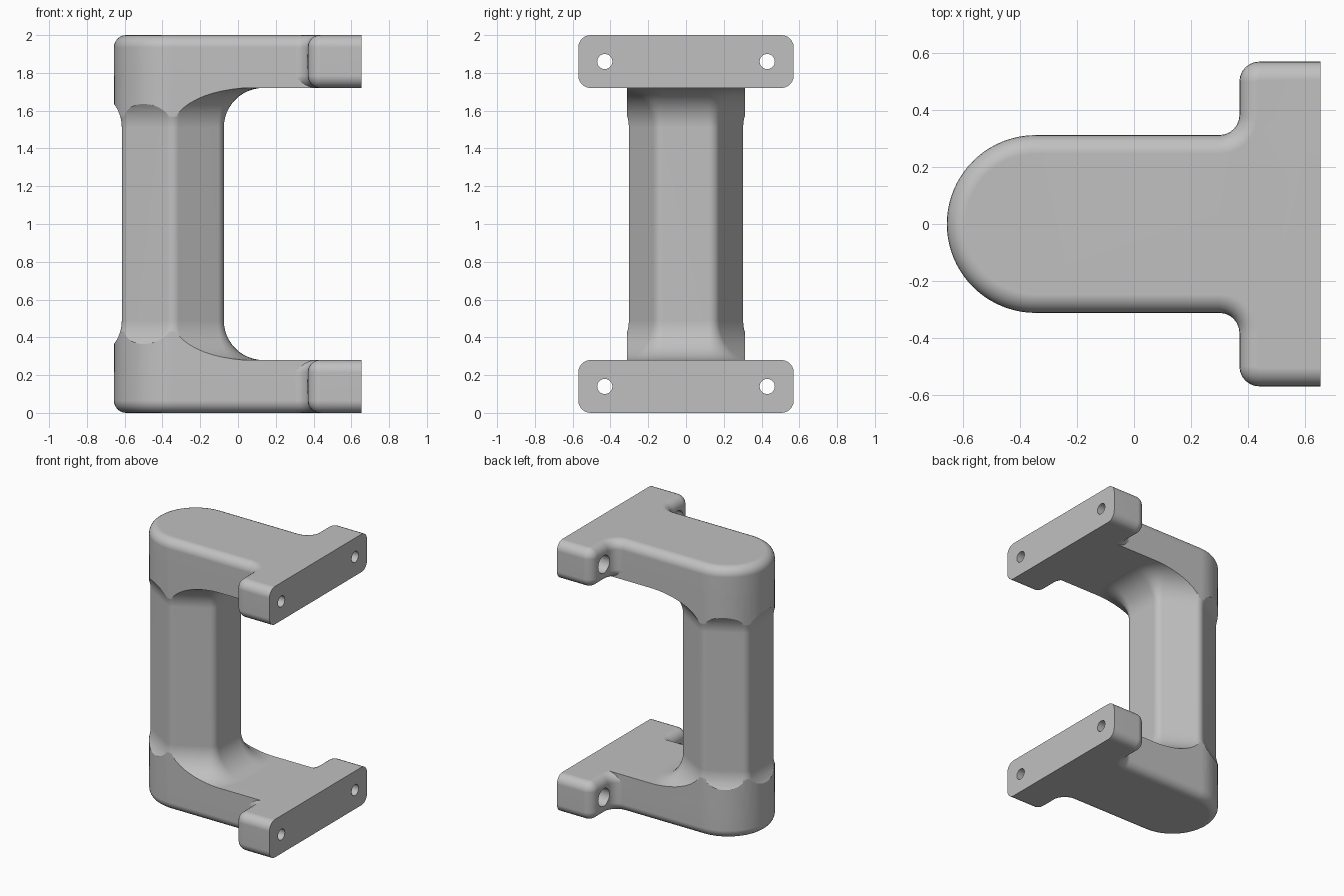
import bpy, bmesh
from math import sin, cos, sqrt, pi, radians

cube = bpy.data.objects.get("Cube")
if cube:
    bpy.data.objects.remove(cube, do_unlink=True)

HEIGHT, THICK, ROUND = 2.0, 0.28, 0.065   # overall height, plate thickness, edge radius
GRIP_X, CAP_R = -0.345, 0.312             # grip axis and end radius
END_X = 0.655                             # mounting face
SINK = 0.0005                             # small overlap so unions are clean

grey = bpy.data.materials.new("satin_grey")
grey.use_nodes = True
grey.diffuse_color = (0.53, 0.53, 0.53, 1)
grey.node_tree.nodes["Principled BSDF"].inputs["Base Color"].default_value = (0.53, 0.53, 0.53, 1)


def arc(cx, cy, r, start, end, steps):
    angles = [radians(start + (end - start) * i / steps) for i in range(steps + 1)]
    return [(cx + r * cos(a), cy + r * sin(a)) for a in angles]


def loft(name, rings):
    """Closed solid through rings of equal point count."""
    bm = bmesh.new()
    loops = [[bm.verts.new(p) for p in ring] for ring in rings]
    n = len(loops[0])
    for low, high in zip(loops, loops[1:]):
        for i in range(n):
            j = (i + 1) % n
            bm.faces.new((low[i], low[j], high[j], high[i]))
    bm.faces.new(loops[0][::-1])
    bm.faces.new(loops[-1])
    bmesh.ops.recalc_face_normals(bm, faces=bm.faces)
    mesh = bpy.data.meshes.new(name)
    bm.to_mesh(mesh)
    bm.free()
    mesh.materials.append(grey)
    obj = bpy.data.objects.new(name, mesh)
    bpy.context.collection.objects.link(obj)
    return obj


def activate(obj):
    bpy.ops.object.select_all(action='DESELECT')
    obj.select_set(True)
    bpy.context.view_layer.objects.active = obj


def combine(target, other, operation):
    activate(target)
    mod = target.modifiers.new("combine", 'BOOLEAN')
    mod.operation, mod.solver, mod.object = operation, 'EXACT', other
    bpy.ops.object.modifier_apply(modifier=mod.name)
    bpy.data.objects.remove(other, do_unlink=True)


def plate_outline(inset):
    """T-shaped plan: round end, neck, concave fillets and mounting flange."""
    side = [(END_X, 0.57 - inset)]
    side += arc(0.44, 0.50, 0.07 - inset, 90, 180, 6)
    side += arc(0.30, CAP_R + 0.07, 0.07 + inset, 0, -90, 6)
    side += arc(GRIP_X, 0, CAP_R - inset, 90, 180, 20)
    return side + [(x, -y) for x, y in side[-2::-1]]


def make_plate(name, base):
    steps = [radians(90 * i / 6) for i in range(7)]
    lower = [(ROUND * (1 - sin(a)), ROUND * (1 - cos(a))) for a in steps[::-1]]
    levels = lower + [(THICK - z, t) for z, t in lower[::-1]]
    return loft(name, [[(x, y, base + z) for x, y in plate_outline(t)] for z, t in levels])


def hexagon(offset):
    """Hexagon with rounded corners, pushed outward by offset."""
    pts = []
    for k in range(6):
        mid = 30 + 60 * k
        reach = 0.21 / cos(pi / 6)
        pts += arc(GRIP_X + reach * cos(radians(mid)), reach * sin(radians(mid)),
                   0.06 + offset, mid - 30, mid + 30, 5)
    return pts


# Straight round-ended block that the grip is cut from
r = CAP_R - SINK
block = arc(GRIP_X, 0, r, 90, 270, 40) + [(0.42, -r), (0.42, r)]
handle = loft("handle", [[(x, y, z) for x, y in block] for z in (0.1, HEIGHT - 0.1)])

# Spool-shaped keep volume: hexagonal grip flaring into both plates
FLARE, edge = 0.21, THICK - SINK
flare = [(edge + FLARE * (1 - cos(a)), FLARE * (1 - sin(a)))
         for a in [radians(90 * i / 12) for i in range(13)]]
half = [(-0.2, 2), (edge, 2)] + flare
levels = half + [(HEIGHT - z, d) for z, d in half[::-1]]
spool = loft("grip_shape", [[(x, y, z) for x, y in hexagon(d)] for z, d in levels])
combine(handle, spool, 'INTERSECT')

# End plates with rounded edges
for name, base in (("lower_plate", 0), ("upper_plate", HEIGHT - THICK)):
    combine(handle, make_plate(name, base), 'UNION')

# Counterbored screw holes through the flanges
for z in (THICK / 2, HEIGHT - THICK / 2):
    for y in (-0.43, 0.43):
        steps = [(0.2, 0.065), (0.47, 0.065), (0.47, 0.04), (0.75, 0.04)]
        bore = loft("screw_bore", [[(x, p, q) for p, q in arc(y, z, rad, 0, 360 - 11.25, 31)]
                                   for x, rad in steps])
        combine(handle, bore, 'DIFFERENCE')

# Smooth shading with crisp machined edges
activate(handle)
bpy.ops.object.shade_smooth_by_angle(angle=radians(30))
normals = handle.modifiers.new("weighted_normals", 'WEIGHTED_NORMAL')
normals.keep_sharp = True
